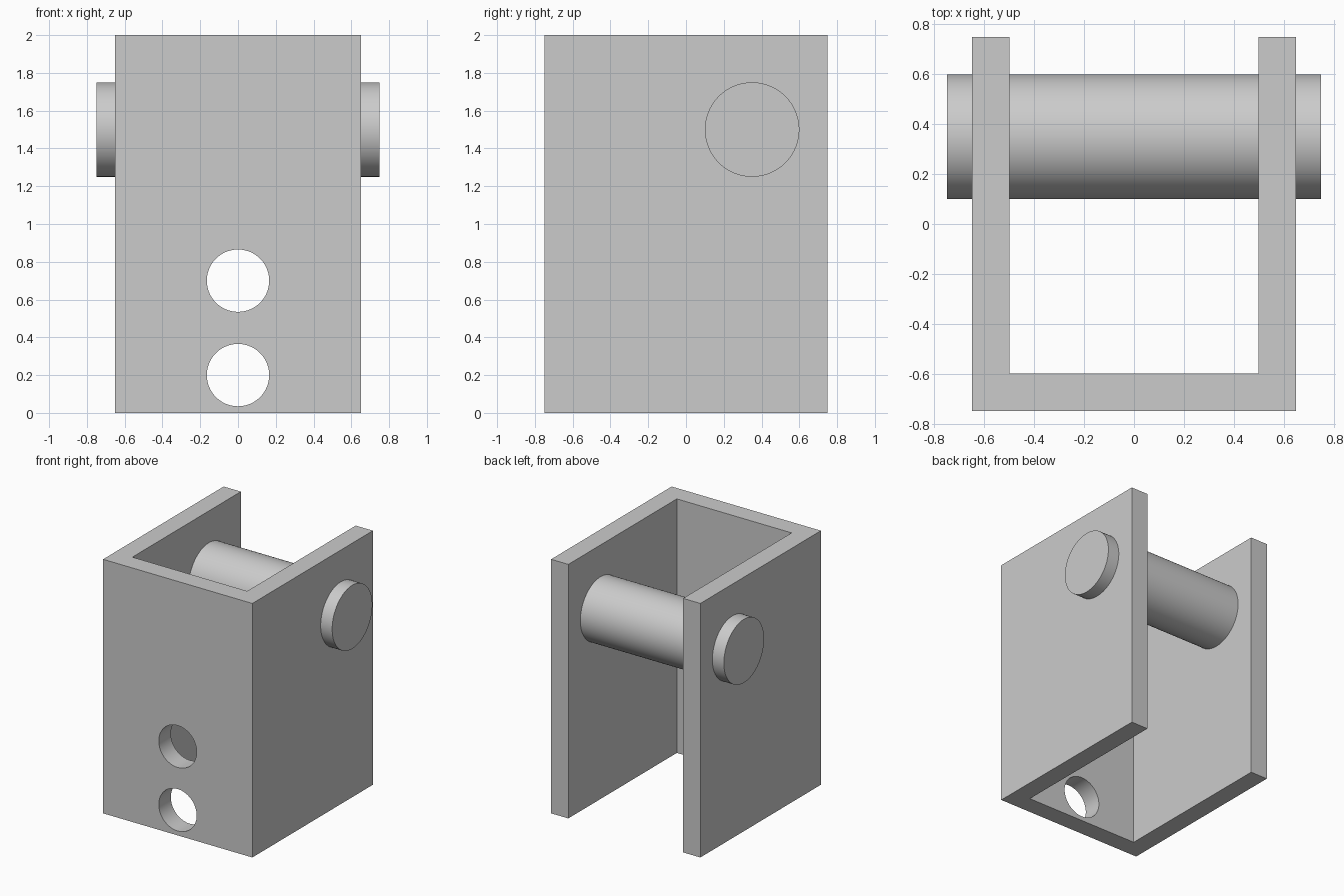
import bpy
import bmesh
from math import radians

cube = bpy.data.objects.get("Cube")
if cube:
    bpy.data.objects.remove(cube, do_unlink=True)

HEIGHT = 2.0
HALF_WIDTH, HALF_DEPTH, WALL = 0.65, 0.75, 0.15

grey = bpy.data.materials.new("plain_grey")
grey.use_nodes = True
colour = (0.6, 0.6, 0.6, 1)
grey.diffuse_color = colour
grey.node_tree.nodes["Principled BSDF"].inputs["Base Color"].default_value = colour


def cylinder(name, radius, length, location, rotation):
    bpy.ops.mesh.primitive_cylinder_add(
        vertices=96, radius=radius, depth=length, location=location, rotation=rotation)
    obj = bpy.context.object
    obj.name = name
    obj.data.materials.append(grey)
    return obj


# U-shaped bracket, open at the back: plan profile extruded upwards
half = [(HALF_WIDTH, -HALF_DEPTH), (HALF_WIDTH, HALF_DEPTH),
        (HALF_WIDTH - WALL, HALF_DEPTH), (HALF_WIDTH - WALL, WALL - HALF_DEPTH)]
outline = half + [(-x, y) for x, y in reversed(half)]
bm = bmesh.new()
base = bm.faces.new([bm.verts.new((x, y, 0)) for x, y in outline])
walls = bmesh.ops.extrude_face_region(bm, geom=[base])
bmesh.ops.translate(bm, vec=(0, 0, HEIGHT),
                    verts=[v for v in walls["geom"] if isinstance(v, bmesh.types.BMVert)])
bmesh.ops.recalc_face_normals(bm, faces=bm.faces)
mesh = bpy.data.meshes.new("bracket")
bm.to_mesh(mesh)
bm.free()
mesh.materials.append(grey)
bracket = bpy.data.objects.new("bracket", mesh)
bpy.context.collection.objects.link(bracket)

# Two bolt holes through the front wall
for z in (0.2, 0.7):
    cutter = cylinder("hole_cutter", 0.165, WALL * 2,
                      (0, WALL / 2 - HALF_DEPTH, z), (radians(90), 0, 0))
    cutter.hide_render = True
    cut = bracket.modifiers.new("bolt_hole", 'BOOLEAN')
    cut.operation, cut.solver, cut.object = 'DIFFERENCE', 'EXACT', cutter
    bpy.context.view_layer.objects.active = bracket
    bpy.ops.object.modifier_apply(modifier=cut.name)
    bpy.data.objects.remove(cutter, do_unlink=True)

# Cross pin through both side walls
pin = cylinder("cross_pin", 0.25, 1.5, (0, 0.35, 1.5), (0, radians(90), 0))

for obj in (bracket, pin):
    bpy.ops.object.select_all(action='DESELECT')
    obj.select_set(True)
    bpy.context.view_layer.objects.active = obj
    bpy.ops.object.shade_smooth_by_angle(angle=radians(30))
